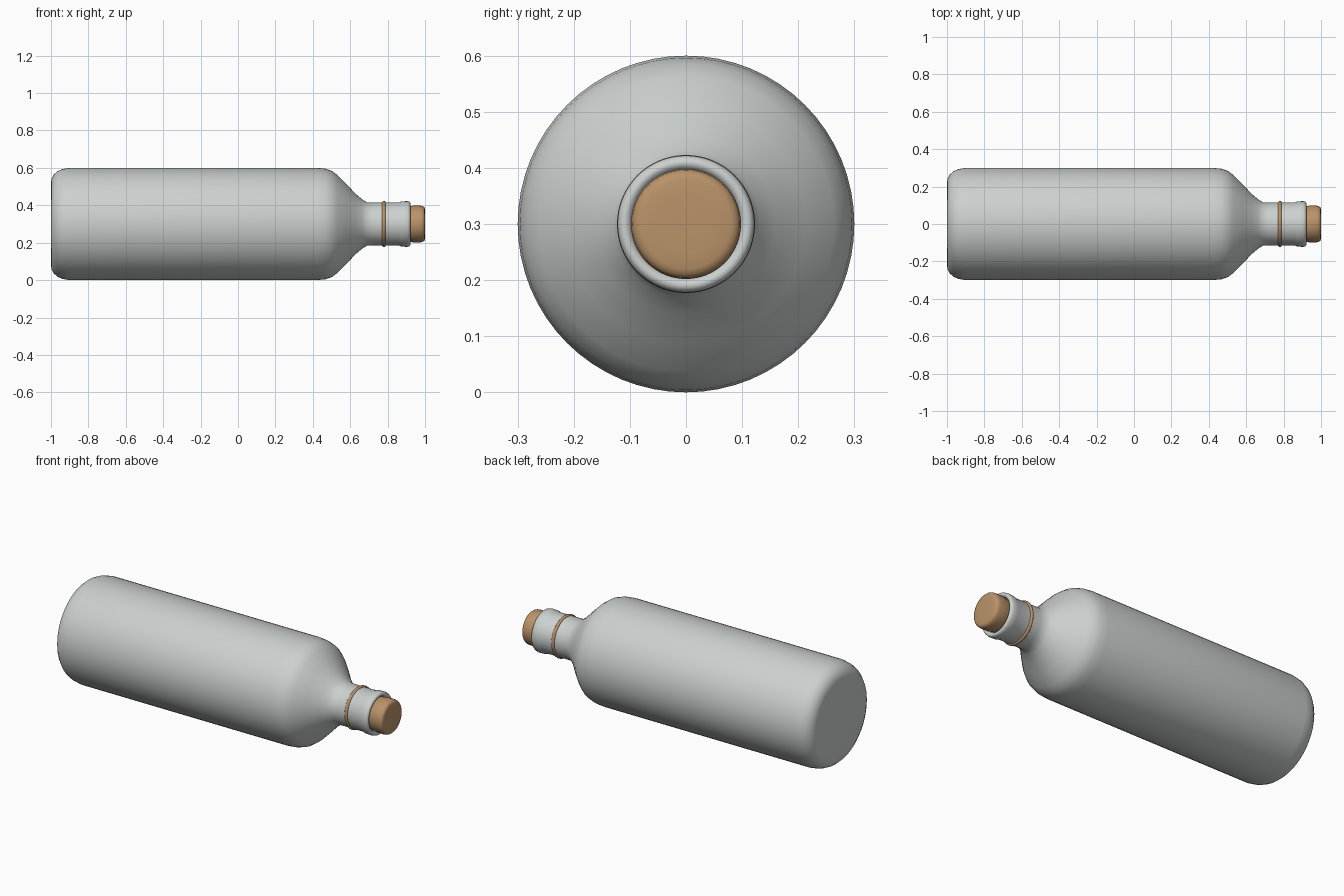
import bpy
import math

if "Cube" in bpy.data.objects:
    bpy.data.objects.remove(bpy.data.objects["Cube"], do_unlink=True)

AXIS_HEIGHT = 0.3


def material(name, colour):
    mat = bpy.data.materials.new(name)
    mat.use_nodes = True
    mat.diffuse_color = colour
    mat.node_tree.nodes["Principled BSDF"].inputs["Base Color"].default_value = colour
    return mat


def lathe(name, profile, mat, sides=64):
    """Turn (x, radius) points around the lengthwise axis; cap both ends."""
    verts, faces = [], []
    for x, radius in profile:
        for i in range(sides):
            a = math.tau * i / sides
            verts.append((x, radius * math.cos(a), radius * math.sin(a)))
    for row in range(len(profile) - 1):
        for i in range(sides):
            j = (i + 1) % sides
            low, high = row * sides, (row + 1) * sides
            faces.append((low + j, low + i, high + i, high + j))
    faces.append(tuple(range(sides)))
    faces.append(tuple(reversed(range(len(verts) - sides, len(verts)))))
    mesh = bpy.data.meshes.new(name)
    mesh.from_pydata(verts, [], faces)
    mesh.flip_normals()
    mesh.materials.append(mat)
    obj = bpy.data.objects.new(name, mesh)
    obj.location.z = AXIS_HEIGHT
    bpy.context.collection.objects.link(obj)
    smooth(obj)
    return obj


def smooth(obj):
    bpy.ops.object.select_all(action="DESELECT")
    obj.select_set(True)
    bpy.context.view_layer.objects.active = obj
    bpy.ops.object.shade_smooth_by_angle(angle=math.radians(50))


glass = material("pale grey glass", (0.60, 0.63, 0.62, 1))
cork_brown = material("cork brown", (0.49, 0.29, 0.14, 1))

# Bottle: rounded base, straight body, sloping shoulder, neck and lip
lathe("bottle", [
    (-1.0, 0.22), (-0.997, 0.24), (-0.985, 0.264), (-0.965, 0.282),
    (-0.94, 0.293), (-0.9, 0.3), (0.42, 0.3), (0.465, 0.296),
    (0.5, 0.285), (0.53, 0.263), (0.58, 0.213), (0.63, 0.16),
    (0.665, 0.131), (0.69, 0.116), (0.72, 0.115), (0.86, 0.115),
    (0.875, 0.121), (0.905, 0.122), (0.916, 0.119), (0.921, 0.112),
    (0.92, 0.104), (0.912, 0.097), (0.89, 0.093),
], glass)

# Cork stopper with a softly rounded end
lathe("cork", [
    (0.88, 0.09), (0.92, 0.094), (0.935, 0.098), (0.975, 0.098),
    (0.988, 0.096), (0.996, 0.09), (0.999, 0.08), (1.0, 0.05),
], cork_brown)

# Cord tied around the neck
bpy.ops.mesh.primitive_torus_add(
    major_radius=0.113, minor_radius=0.01, major_segments=64, minor_segments=12,
    location=(0.78, 0, AXIS_HEIGHT), rotation=(0, math.pi / 2, 0))
cord = bpy.context.object
cord.name = "neck_cord"
cord.data.materials.append(cork_brown)
smooth(cord)
